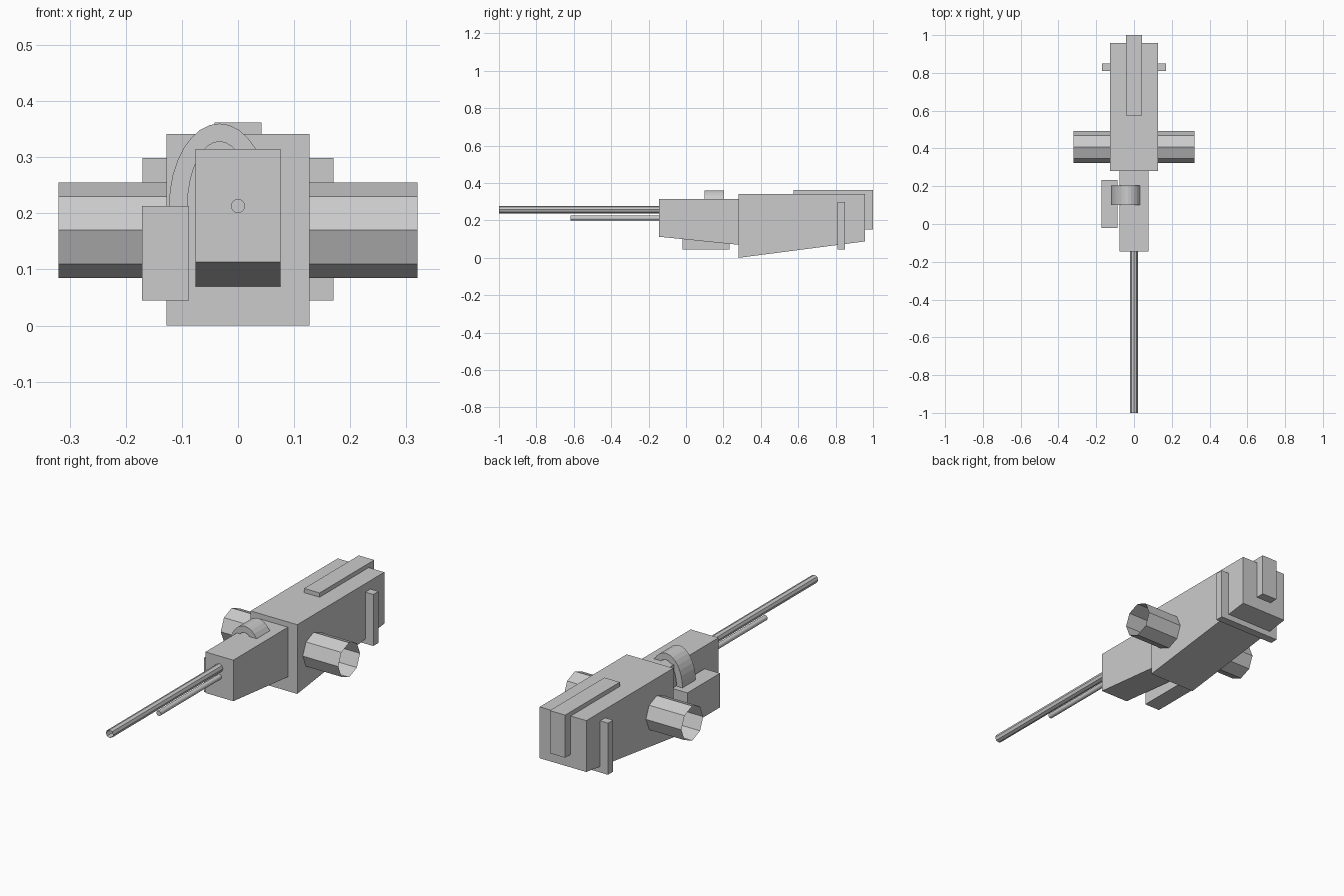
import bpy, bmesh
from math import cos, sin, pi
from mathutils import Vector

if "Cube" in bpy.data.objects:
    bpy.data.objects.remove(bpy.data.objects["Cube"])


def mesh_object(name, bm):
    bmesh.ops.recalc_face_normals(bm, faces=bm.faces)
    me = bpy.data.meshes.new(name)
    bm.to_mesh(me)
    bm.free()
    ob = bpy.data.objects.new(name, me)
    bpy.context.collection.objects.link(ob)
    return ob


def prism(name, points, axis, lo, hi):
    """Extrude a 2D profile: (y, z) points along 'x' or (x, z) points along 'y'."""
    bm = bmesh.new()
    to3d = (lambda p: (lo, p[0], p[1])) if axis == 'x' else (lambda p: (p[0], lo, p[1]))
    face = bm.faces.new([bm.verts.new(to3d(p)) for p in points])
    geom = bmesh.ops.extrude_face_region(bm, geom=[face])['geom']
    move = Vector((hi - lo, 0, 0)) if axis == 'x' else Vector((0, hi - lo, 0))
    bmesh.ops.translate(bm, vec=move, verts=[v for v in geom if isinstance(v, bmesh.types.BMVert)])
    return mesh_object(name, bm)


def box(name, x, y, z):
    return prism(name, [(y[0], z[0]), (y[1], z[0]), (y[1], z[1]), (y[0], z[1])], 'x', *x)


def tube(name, axis, lo, hi, centre, r, sides, capped=False):
    """Faceted tube along x or y with a vertex at the top; open unless capped."""
    ring = [(centre[0] + r * sin(2 * pi * i / sides), centre[1] + r * cos(2 * pi * i / sides))
            for i in range(sides)]
    ob = prism(name, ring, axis, lo, hi)
    if not capped:
        bm = bmesh.new()
        bm.from_mesh(ob.data)
        caps = [f for f in bm.faces if len(f.verts) == sides]
        bmesh.ops.delete(bm, geom=caps, context='FACES_ONLY')
        bm.to_mesh(ob.data)
        bm.free()
    return ob


# Tapered housings
prism("rear_housing", [(0.28, 0), (0.957, 0.088), (0.957, 0.341), (0.28, 0.341)], 'x', -0.127, 0.127)
prism("front_housing", [(-0.145, 0.113), (0.29, 0.069), (0.29, 0.315), (-0.145, 0.315)], 'x', -0.076, 0.076)

# Bent strap over the top and down the back
prism("top_strap", [(0.575, 0.335), (0.95, 0.335), (0.95, 0.152), (1.0, 0.152),
                    (1.0, 0.362), (0.575, 0.362)], 'x', -0.042, 0.042)

# Band crossing the rear housing
box("rear_band", (-0.17, 0.17), (0.81, 0.85), (0.045, 0.299))

# Open octagonal pivot tube
tube("pivot_tube", 'x', -0.32, 0.32, (0.408, 0.17), 0.085, 8)

# Barrels
tube("upper_barrel", 'y', -1.0, -0.14, (0, 0.258), 0.02, 8)
tube("lower_barrel", 'y', -0.617, -0.14, (0, 0.213), 0.0125, 16, capped=True)

# Side box with a curved feed chute into the front housing
box("side_box", (-0.171, -0.087), (-0.02, 0.233), (0.045, 0.213))
N = 16
outer = [(-0.033 - 0.09 * cos(pi * i / N), 0.212 + 0.148 * sin(pi * i / N)) for i in range(N + 1)]
inner = [(-0.033 - 0.057 * cos(pi * i / N), 0.212 + 0.116 * sin(pi * i / N)) for i in range(N + 1)]
prism("feed_chute", outer + inner[::-1], 'y', 0.10, 0.203)
